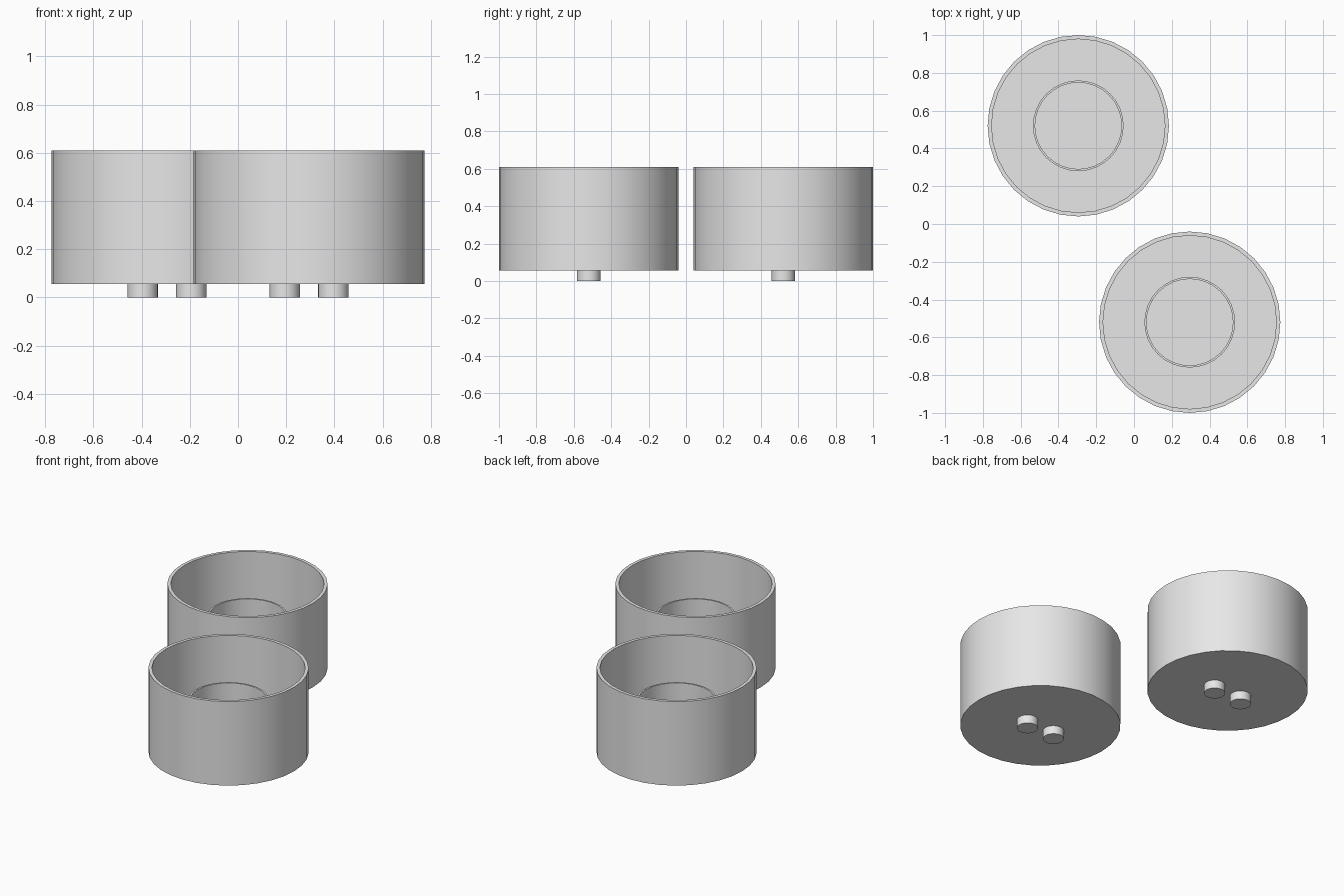
import bpy, math

if "Cube" in bpy.data.objects:
    bpy.data.objects.remove(bpy.data.objects["Cube"])

SEGMENTS = 32
FLOOR = 0.08

grey = bpy.data.materials.new("light grey")
grey.diffuse_color = (0.8, 0.8, 0.8, 1)
grey.use_nodes = True
grey.node_tree.nodes["Principled BSDF"].inputs["Base Color"].default_value = grey.diffuse_color


def lathe(name, profile, centre, closed=False, segments=SEGMENTS):
    """Revolve (radius, z) points around z; radius 0 becomes a single pole."""
    verts, rings, faces = [], [], []
    for r, z in profile:
        count = segments if r > 0 else 1
        rings.append(range(len(verts), len(verts) + count))
        for i in range(count):
            a = 2 * math.pi * i / segments
            verts.append((r * math.cos(a), r * math.sin(a), z))
    pairs = list(zip(rings, rings[1:]))
    if closed:
        pairs.append((rings[-1], rings[0]))
    for low, high in pairs:
        for i in range(segments):
            j = (i + 1) % segments
            if len(low) == 1:
                faces.append((low[0], high[j], high[i]))
            elif len(high) == 1:
                faces.append((low[i], low[j], high[0]))
            else:
                faces.append((low[i], low[j], high[j], high[i]))
    mesh = bpy.data.meshes.new(name)
    mesh.from_pydata(verts, [], faces)
    mesh.materials.append(grey)
    obj = bpy.data.objects.new(name, mesh)
    obj.location = (centre[0], centre[1], 0)
    bpy.context.collection.objects.link(obj)
    bpy.ops.object.select_all(action='DESELECT')
    obj.select_set(True)
    bpy.context.view_layer.objects.active = obj
    bpy.ops.object.shade_smooth_by_angle(angle=math.radians(30))
    return obj


for label, x, y in (("back", -0.295, 0.52), ("front", 0.295, -0.52)):
    # Open cup with a thin wall and floor
    lathe(label + "_cup", [(0, 0.055), (0.48, 0.055), (0.48, 0.61),
                           (0.459, 0.61), (0.459, FLOOR), (0, FLOOR)], (x, y))
    # Thin inner tube standing on the floor
    lathe(label + "_inner_tube", [(0.24, FLOOR), (0.24, 0.403),
                                  (0.229, 0.403), (0.229, FLOOR)], (x, y))
    # Two short pegs below
    for side, dx in (("left", -0.101), ("right", 0.101)):
        lathe(f"{label}_{side}_peg", [(0, 0), (0.063, 0), (0.063, 0.055)],
              (x + dx, y))
